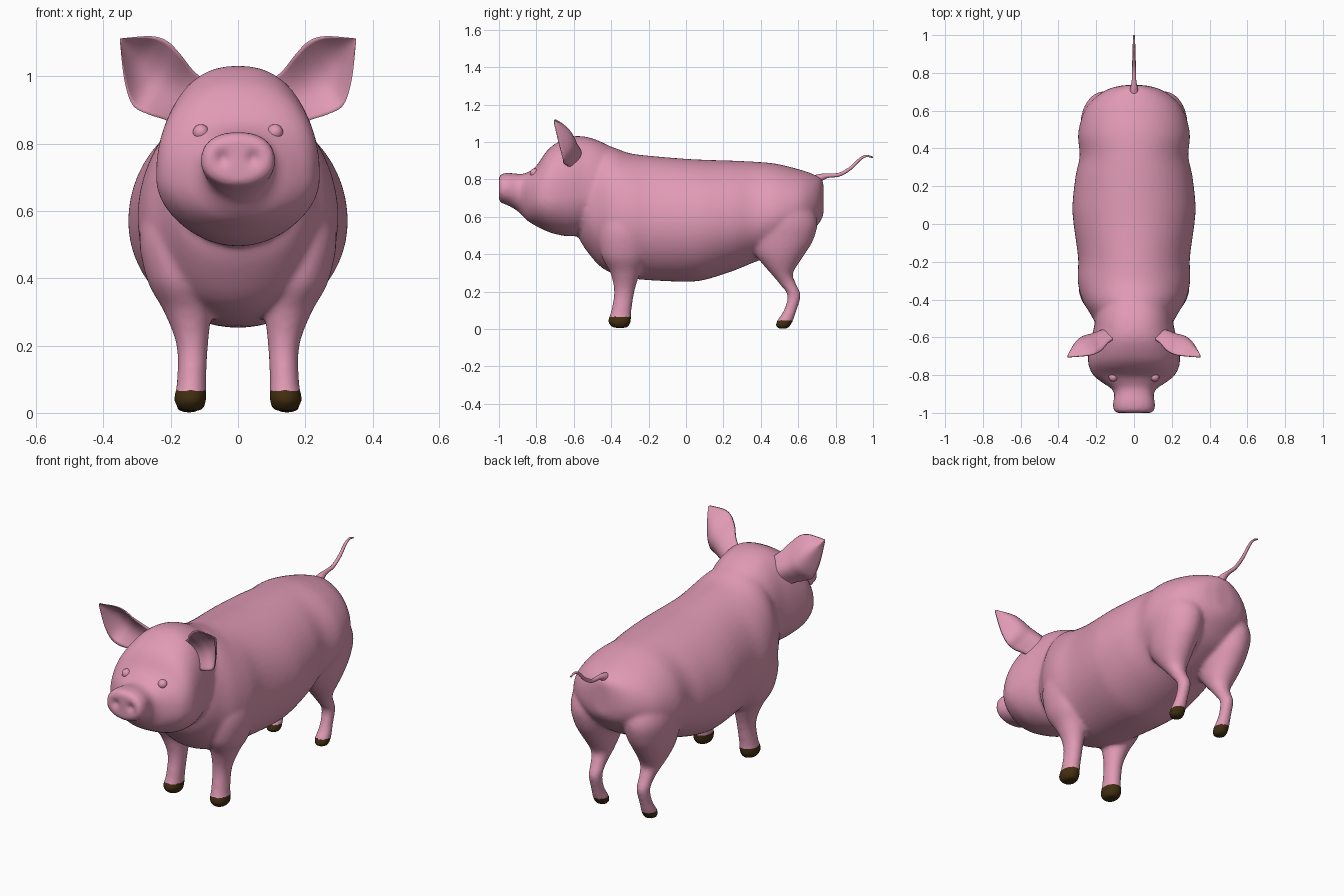
import bpy, bmesh, math
from mathutils import Vector

cube = bpy.data.objects.get("Cube")
if cube:
    bpy.data.objects.remove(cube)


def material(name, colour):
    mat = bpy.data.materials.new(name)
    mat.use_nodes = True
    mat.diffuse_color = (*colour, 1)
    mat.node_tree.nodes["Principled BSDF"].inputs["Base Color"].default_value = (*colour, 1)
    return mat


PINK = material("pink skin", (0.75, 0.325, 0.46))
BROWN = material("dark brown hoof", (0.055, 0.028, 0.006))


def add_object(name, data, *mats):
    obj = bpy.data.objects.new(name, data)
    bpy.context.scene.collection.objects.link(obj)
    for mat in mats:
        data.materials.append(mat)
    return obj


def finish_mesh(bm, name, *mats):
    """Turn a bmesh into a smooth shaded object."""
    bmesh.ops.recalc_face_normals(bm, faces=bm.faces)
    for face in bm.faces:
        face.smooth = True
    mesh = bpy.data.meshes.new(name)
    bm.to_mesh(mesh)
    bm.free()
    return add_object(name, mesh, *mats)


def smooth_rows(rows, steps=6):
    """Pass a smooth spline through rows of numbers."""
    rows = [Vector(r) for r in rows]
    padded = [rows[0]] + rows + [rows[-1]]
    result = []
    for a, b, c, d in zip(padded, padded[1:], padded[2:], padded[3:]):
        for i in range(steps):
            t = i / steps
            result.append(b + (c - a) * t / 2 + (a * 2 - b * 5 + c * 4 - d) * t * t / 2
                          + (b * 3 - a - c * 3 + d) * t ** 3 / 2)
    return result + [rows[-1]]


def loft(bm, rings):
    """Skin a closed surface over rings of points."""
    loops = [[bm.verts.new(p) for p in ring] for ring in rings]
    for a, b in zip(loops, loops[1:]):
        for i in range(len(a)):
            j = (i + 1) % len(a)
            bm.faces.new((a[i], a[j], b[j], b[i]))
    bm.faces.new(loops[0][::-1])
    bm.faces.new(loops[-1])


def circle(n=56):
    return [(math.cos(k * math.tau / n), math.sin(k * math.tau / n)) for k in range(n)]


def upright_rings(rows, square):
    """Rings across y: y, top, widest height, bottom, half width; upper half squared."""
    rings = []
    for y, top, mid, low, w in smooth_rows(rows):
        ring = []
        for c, s in circle():
            p = square if s > 0 else 1
            x = math.copysign(abs(c) ** p, c) * w
            ring.append((x, y, mid + (s ** p * (top - mid) if s > 0 else s * (mid - low))))
        rings.append(ring)
    return rings


def leg_rings(rows, side):
    """Level rings: x, y, z, half width, half depth."""
    return [[(side * (x + rx * c), y + ry * s, z) for c, s in circle(28)]
            for x, y, z, rx, ry in smooth_rows(rows)]


TORSO = [(-.58, .90, .68, .50, .12), (-.54, .96, .64, .43, .19), (-.47, .985, .62, .345, .235),
         (-.40, .975, .60, .30, .275), (-.30, .94, .58, .272, .298), (-.18, .925, .57, .26, .296),
         (0, .91, .57, .253, .32), (.10, .905, .57, .263, .326), (.25, .90, .58, .31, .31),
         (.36, .895, .59, .355, .288), (.48, .884, .61, .40, .296), (.60, .855, .64, .46, .262),
         (.67, .832, .66, .52, .205), (.715, .81, .67, .57, .135), (.735, .785, .68, .61, .055)]
HEAD = [(-1, .81, .75, .69, .09), (-.99, .828, .745, .675, .107), (-.95, .835, .745, .66, .111),
        (-.90, .83, .74, .63, .104), (-.87, .83, .72, .60, .122), (-.84, .842, .70, .573, .168),
        (-.80, .872, .70, .55, .216), (-.75, .945, .70, .525, .24), (-.70, .99, .70, .508, .243),
        (-.62, 1.027, .71, .495, .230), (-.55, 1.03, .72, .51, .213), (-.48, 1.012, .73, .56, .2),
        (-.40, .975, .73, .60, .17), (-.30, .93, .73, .62, .13)]
FRONT_LEG = [(.14, -.352, .006, .036, .04), (.142, -.356, .04, .049, .063),
             (.138, -.347, .09, .044, .055), (.136, -.33, .20, .047, .055),
             (.15, -.325, .30, .07, .08), (.18, -.33, .40, .092, .125),
             (.20, -.33, .55, .092, .13), (.18, -.33, .72, .05, .08)]
HIND_LEG = [(.145, .515, .001, .033, .03), (.147, .525, .035, .04, .044), (.147, .557, .10, .033, .035),
            (.145, .578, .18, .035, .036), (.147, .545, .24, .04, .045), (.15, .515, .29, .056, .056),
            (.155, .505, .34, .075, .09), (.16, .503, .40, .094, .133),
            (.16, .515, .48, .113, .168), (.158, .52, .58, .126, .182),
            (.14, .50, .69, .122, .15), (.11, .46, .78, .08, .10)]
# Ear edges from the root to the tip, each with the cup depth as last value
EAR_TOP = [(.09, -.60, .98, .01), (.135, -.63, 1.02, .03), (.172, -.67, 1.067, .05),
           (.21, -.69, 1.105, .055), (.26, -.70, 1.12, .045), (.35, -.707, 1.113, 0)]
EAR_LOW = [(.16, -.60, .83, .01), (.21, -.63, .868, .03), (.265, -.655, .887, .05),
           (.313, -.66, .915, .055), (.338, -.68, .99, .045), (.351, -.707, 1.105, 0)]


def ear_rings(side, n=16):
    """Cupped sections, thickest in the middle and at the root, thin at the rim."""
    edges = list(zip(smooth_rows(EAR_TOP), smooth_rows(EAR_LOW)))
    rings = []
    for i, (a, b) in enumerate(edges):
        thickness = .045 - .03 * i / len(edges)
        front, back = [], []
        for k in range(n + 1):
            x, y, z, cup = a.lerp(b, k / n)
            arch = math.sin(math.pi * k / n)
            front.append((side * x, y + cup * arch, z))
            back.append((side * x, y + cup * arch + thickness * (.3 + .7 * arch), z))
        rings.append(front + back[::-1])
    return rings


# Body: torso, head and legs fused into one skin
bm = bmesh.new()
loft(bm, upright_rings(TORSO, 1))
loft(bm, upright_rings(HEAD, .85))
for side in (-1, 1):
    loft(bm, leg_rings(FRONT_LEG, side))
    loft(bm, leg_rings(HIND_LEG, side))
body = finish_mesh(bm, "body")
remesh = body.modifiers.new("fuse", "REMESH")
remesh.mode = "VOXEL"
remesh.voxel_size = .01
relax = body.modifiers.new("relax", "SMOOTH")
relax.factor = .5
relax.iterations = 12
bpy.context.view_layer.update()
depsgraph = bpy.context.evaluated_depsgraph_get()
skin = bpy.data.meshes.new_from_object(body.evaluated_get(depsgraph))
body.modifiers.clear()
body.data = skin
skin.materials.clear()
skin.materials.append(PINK)
skin.materials.append(BROWN)

# Nostrils pressed into the snout
for v in skin.vertices:
    if v.co.y < -.95:
        d = ((abs(v.co.x) - .045) / .017) ** 2 + ((v.co.z - .757) / .02) ** 2
        v.co.y += .014 * math.exp(-d)

# Hooves coloured by height
for face in skin.polygons:
    face.use_smooth = True
    limit = .068 if face.center.y < 0 else .046
    face.material_index = 1 if face.center.z < limit else 0

# Ears and eyes
for side, name in ((1, "left"), (-1, "right")):
    bm = bmesh.new()
    loft(bm, ear_rings(side))
    finish_mesh(bm, name + "_ear", PINK)
    bm = bmesh.new()
    bmesh.ops.create_uvsphere(bm, u_segments=24, v_segments=16, radius=.024)
    eye = finish_mesh(bm, name + "_eye", PINK)
    eye.location = (side * .11, -.81, .834)

# Tail: tapered curve
tail = bpy.data.curves.new("tail", "CURVE")
tail.dimensions = "3D"
tail.bevel_depth = .01
tail.bevel_resolution = 4
tail.use_fill_caps = True
path = smooth_rows([(.68, .79, 3), (.72, .81, 2), (.76, .82, 1.2), (.82, .826, 1), (.88, .86, .9),
                    (.93, .908, .75), (.965, .925, .6), (1, .917, .4)])
spline = tail.splines.new("POLY")
spline.points.add(len(path) - 1)
for point, (y, z, radius) in zip(spline.points, path):
    point.co = (0, y, z, 1)
    point.radius = radius
spline.use_smooth = True
add_object("tail", tail, PINK)
